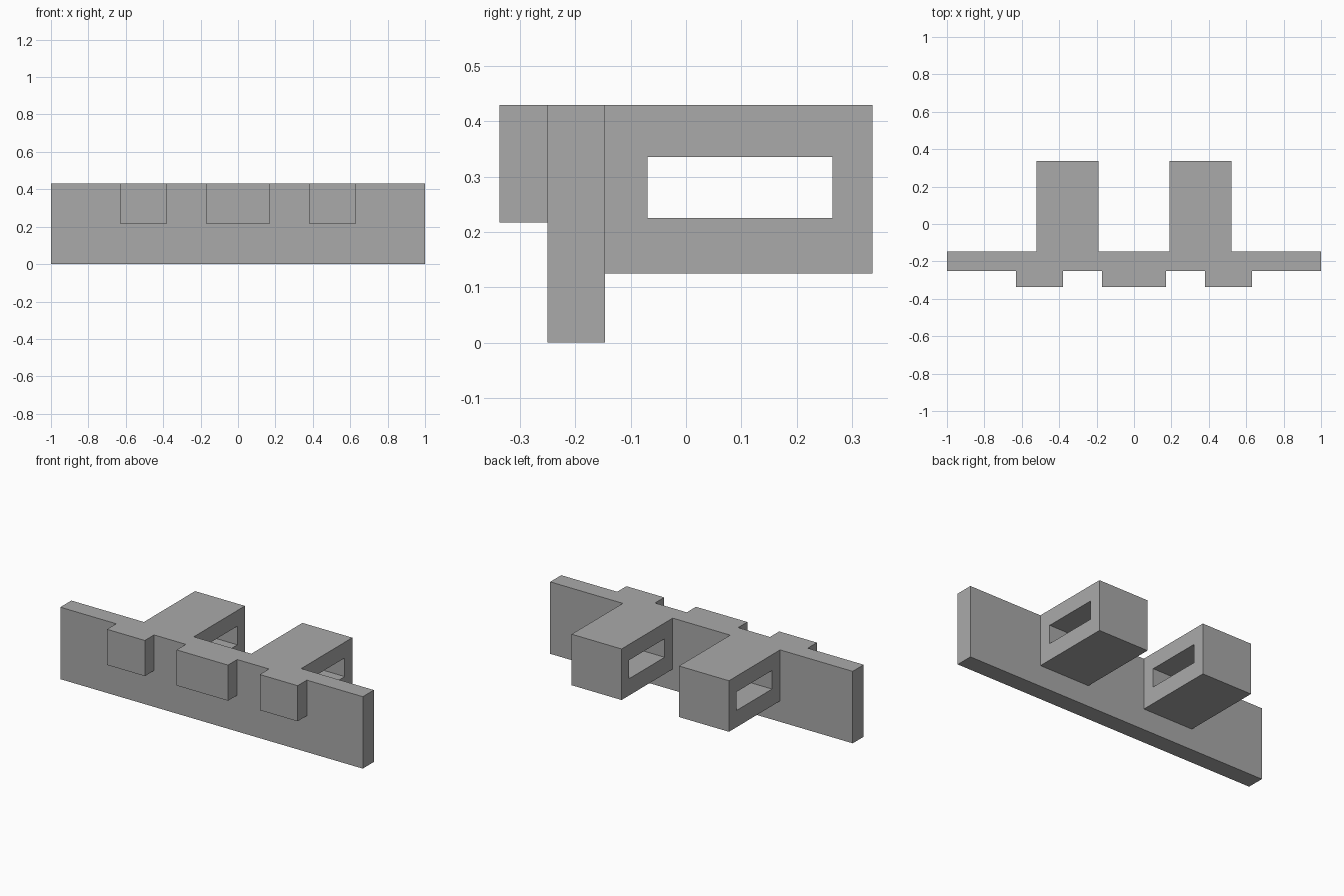
import bpy
import bmesh

if "Cube" in bpy.data.objects:
    bpy.data.objects.remove(bpy.data.objects["Cube"], do_unlink=True)

grey = bpy.data.materials.new("plain_grey")
grey.use_nodes = True
COLOUR = (0.4, 0.4, 0.4, 1)
grey.diffuse_color = COLOUR
grey.node_tree.nodes["Principled BSDF"].inputs["Base Color"].default_value = COLOUR

TOP = 0.43
PLATE_FRONT, PLATE_BACK = -0.25, -0.146
DEPTH = 0.337


def finish(name, bm):
    bmesh.ops.recalc_face_normals(bm, faces=bm.faces)
    mesh = bpy.data.meshes.new(name)
    bm.to_mesh(mesh)
    bm.free()
    mesh.materials.append(grey)
    obj = bpy.data.objects.new(name, mesh)
    bpy.context.collection.objects.link(obj)
    return obj


def rect(y0, y1, z0, z1):
    return [(y0, z0), (y1, z0), (y1, z1), (y0, z1)]


def extrude_profile(name, x0, x1, outer, hole=None):
    """Extrude a rectangle in the side plane along x, with an optional window."""
    bm = bmesh.new()
    rim = [bm.verts.new((x0, y, z)) for y, z in outer]
    if hole:
        inner = [bm.verts.new((x0, y, z)) for y, z in hole]
        for i in range(4):
            j = (i + 1) % 4
            bm.faces.new((rim[i], rim[j], inner[j], inner[i]))
    else:
        bm.faces.new(rim)
    grown = bmesh.ops.extrude_face_region(bm, geom=bm.faces[:], use_keep_orig=True)
    moved = [g for g in grown["geom"] if isinstance(g, bmesh.types.BMVert)]
    bmesh.ops.translate(bm, verts=moved, vec=(x1 - x0, 0, 0))
    return finish(name, bm)


# Long upright plate
extrude_profile("main_plate", -1, 1, rect(PLATE_FRONT, PLATE_BACK, 0, TOP))

# Front tabs
tab = rect(-DEPTH, PLATE_FRONT, 0.217, TOP)
extrude_profile("centre_tab", -0.17, 0.17, tab)

# Side tabs and windowed rear brackets, mirrored left and right
bracket = rect(PLATE_BACK, DEPTH, 0.125, TOP)
window = rect(-0.07, 0.265, 0.225, 0.336)
for side, s in (("left", 1), ("right", -1)):
    extrude_profile(side + "_tab", s * 0.38, s * 0.63, tab)
    extrude_profile(side + "_bracket", s * 0.19, s * 0.52, bracket, window)
